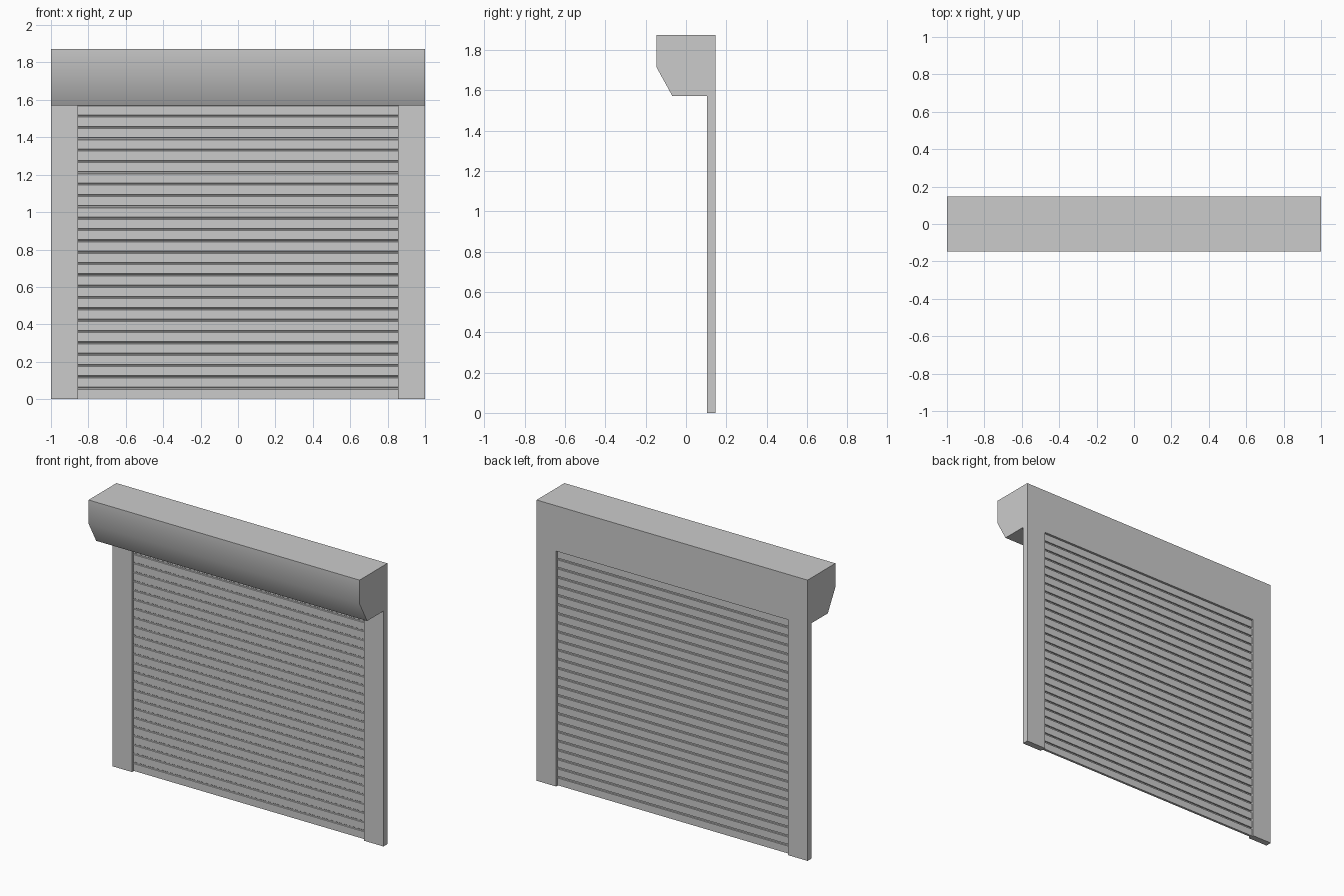
import bpy, bmesh, math

if "Cube" in bpy.data.objects:
    bpy.data.objects.remove(bpy.data.objects["Cube"])

W, D, H = 1.0, 0.147, 1.873      # half width, half depth, height
OPEN_X, OPEN_Z = 0.855, 1.57     # doorway half width and height
RAIL_Y = 0.105                   # front of the side rails


def loft(name, profile, stations):
    """Sweep a closed (y, z) profile along the x stations, capping both ends."""
    bm = bmesh.new()
    rings = [[bm.verts.new((x, y, z)) for y, z in profile] for x in stations]
    n = len(profile)
    for a, b in zip(rings, rings[1:]):
        for i in range(n):
            j = (i + 1) % n
            bm.faces.new((a[i], a[j], b[j], b[i]))
    bm.faces.new(rings[0])
    bm.faces.new(rings[-1])
    return bm


def finish(bm, name, angle):
    bmesh.ops.recalc_face_normals(bm, faces=bm.faces)
    mesh = bpy.data.meshes.new(name)
    bm.to_mesh(mesh)
    bm.free()
    ob = bpy.data.objects.new(name, mesh)
    bpy.context.collection.objects.link(ob)
    bpy.ops.object.select_all(action='DESELECT')
    ob.select_set(True)
    bpy.context.view_layer.objects.active = ob
    bpy.ops.object.shade_smooth_by_angle(angle=math.radians(angle))
    return ob


# Roller housing with the side rails pulled down from its underside
hood = [(-D, H), (-D, 1.715), (-0.067, OPEN_Z), (RAIL_Y, OPEN_Z), (D, OPEN_Z), (D, H)]
bm = loft("shutter_frame", hood, (-W, -OPEN_X, OPEN_X, W))
rails = []
for f in bm.faces:
    c = f.calc_center_median()
    if abs(c.z - OPEN_Z) < 1e-4 and c.y > RAIL_Y and abs(c.x) > OPEN_X:
        rails.append(f)
new = bmesh.ops.extrude_discrete_faces(bm, faces=rails)["faces"]
bmesh.ops.translate(bm, verts=list({v for f in new for v in f.verts}),
                    vec=(0, 0, -OPEN_Z))
finish(bm, "shutter_frame", 30)

# Slatted curtain: flat slats joined by narrow recessed hinges
SLATS, BASE, GAP = 26, 0.004, 0.012
pitch = (OPEN_Z + 0.01 - BASE) / SLATS
front, back = [], []
for i in range(SLATS):
    z0 = BASE + i * pitch
    z1 = z0 + pitch - GAP
    z2 = z0 + pitch
    front += [(0.118, z0), (0.118, z1), (0.122, z1 + 0.003), (0.122, z2 - 0.003)]
    back += [(0.134, z0), (0.134, z1), (0.126, z1 + 0.001), (0.126, z2 - 0.001)]
bm = loft("slat_curtain", front + back[::-1], (-OPEN_X - 0.01, OPEN_X + 0.01))
finish(bm, "slat_curtain", 30)
